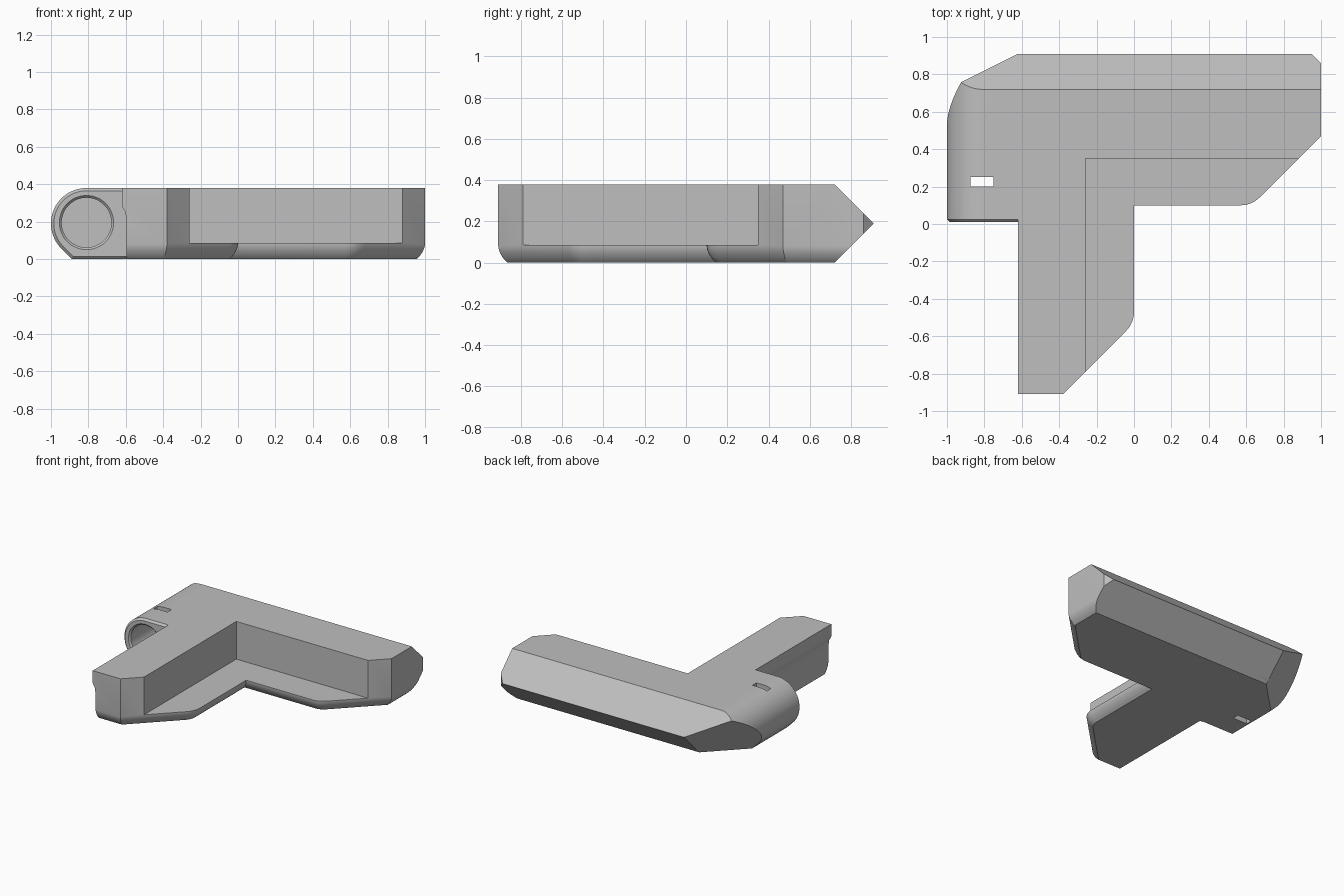
import bpy, bmesh, math
from mathutils import Vector

if "Cube" in bpy.data.objects:
    bpy.data.objects.remove(bpy.data.objects["Cube"], do_unlink=True)

H = 0.38          # overall height
R = H / 2         # barrel radius
CX = -0.81        # barrel axis

grey = bpy.data.materials.new("mid grey")
grey.use_nodes = True
grey.diffuse_color = (0.52, 0.52, 0.52, 1)
grey.node_tree.nodes["Principled BSDF"].inputs["Base Color"].default_value = grey.diffuse_color


def inset_outline(outline, dist):
    """Move the flagged edges of a counter-clockwise outline inward."""
    out = []
    for i, (x, y, flag) in enumerate(outline):
        px, py, pflag = outline[i - 1]
        nx, ny, _ = outline[(i + 1) % len(outline)]
        a = Vector((py - y, x - px)).normalized()
        b = Vector((y - ny, nx - x)).normalized()
        da, db = pflag * dist, flag * dist
        det = a.x * b.y - a.y * b.x
        if abs(det) < 1e-4:
            out.append((x + a.x * da, y + a.y * da))
        else:
            out.append((x + (da * b.y - db * a.y) / det, y + (a.x * db - b.x * da) / det))
    return out


def loft(name, outline, layers, axis="z", planes=()):
    """Stack inset copies of an outline along an axis, then trim by planes."""
    bm = bmesh.new()
    rings = []
    for h, dist in layers:
        pts = inset_outline(outline, dist)
        rings.append([bm.verts.new((a, b, h) if axis == "z" else (a, h, b)) for a, b in pts])
    n = len(outline)
    for low, high in zip(rings, rings[1:]):
        for i in range(n):
            j = (i + 1) % n
            bm.faces.new((low[i], low[j], high[j], high[i]))
    bm.faces.new(rings[0][::-1])
    bm.faces.new(rings[-1])
    for point, normal in planes:
        bmesh.ops.bisect_plane(bm, geom=bm.verts[:] + bm.edges[:] + bm.faces[:], dist=1e-5,
                               plane_co=point, plane_no=normal, clear_outer=True)
        bmesh.ops.holes_fill(bm, edges=[e for e in bm.edges if e.is_boundary], sides=0)
    bmesh.ops.recalc_face_normals(bm, faces=bm.faces[:])
    mesh = bpy.data.meshes.new(name)
    bm.to_mesh(mesh)
    bm.free()
    obj = bpy.data.objects.new(name, mesh)
    bpy.context.collection.objects.link(obj)
    return obj


def box(name, x0, x1, y0, y1, z0, z1):
    return loft(name, [(x0, y0, 0), (x1, y0, 0), (x1, y1, 0), (x0, y1, 0)], [(z0, 0), (z1, 0)])


def combine(target, tool, operation):
    tool.hide_render = True
    mod = target.modifiers.new(tool.name, "BOOLEAN")
    mod.operation, mod.solver, mod.object = operation, "EXACT", tool
    bpy.context.view_layer.objects.active = target
    bpy.ops.object.modifier_apply(modifier=mod.name)
    bpy.data.objects.remove(tool, do_unlink=True)


def soft_corner(start, corner, end, steps=6):
    """Points of a rounded corner between two tangent points."""
    s, c, e = Vector(start), Vector(corner), Vector(end)
    pts = []
    for i in range(steps + 1):
        t = i / steps
        p = s * (1 - t) ** 2 + c * 2 * t * (1 - t) + e * t * t
        pts.append((p.x, p.y, 1))
    return pts


# Sloping planes forming the pointed back edge and the undercut corner
back_planes = [((0, 0.72, H), (0, 1, 1)), ((0, 0.72, 0), (0, 1, -1))]
corner_plane = ((-0.62, 0.91, R), (-1, 1, -1))

# L-shaped body, rounded under along its inner and end edges
plan = [(-0.62, -0.91, 1), (-0.38, -0.91, 1)]
plan += soft_corner((-0.045, -0.575), (0, -0.53), (0, -0.47))
plan += [(0, 0.1, 1)]
plan += soft_corner((0.57, 0.1), (0.63, 0.1), (0.675, 0.145))
plan += [(1, 0.47, 1), (1, 0.86, 0), (0.86, 1, 0), (-0.62, 1, 0)]
body = loft("corner_bracket", plan,
            [(0, 0.045), (0.012, 0.032), (0.027, 0.02), (0.045, 0.01), (0.062, 0.003),
             (0.08, 0), (H, 0)], planes=back_planes)

# Shallow recess under the lip on the outer side of the arm
lip = [(-0.75, -0.1, 0), (-0.595, -0.1, 0), (-0.595, 0.2, 0), (-0.602, 0.25, 0),
       (-0.63, 0.3, 0), (-0.75, 0.3, 0)]
combine(body, loft("lip_cutter", lip, [(-1.2, 0), (0.02, 0)], "y"), "DIFFERENCE")

# Rod barrel with a flat sloped underside and a chamfered mouth
barrel_outline = []
for i in range(28):
    a = math.radians(90 + 135 * i / 27)
    barrel_outline.append((CX + R * math.cos(a), R + R * math.sin(a), 1))
barrel_outline += [(CX - R * math.tan(math.radians(22.5)), 0, 1), (-0.5, 0, 0), (-0.5, H, 1)]
barrel = loft("rod_barrel", barrel_outline, [(0.01, 0.015), (0.025, 0), (1, 0)], "y",
              back_planes + [corner_plane])
combine(body, barrel, "UNION")

# Inner pocket that leaves a thin floor
combine(body, box("pocket_cutter", -0.26, 1.5, -1.5, 0.35, 0.085, 0.6), "DIFFERENCE")

# Blind rod hole with a small countersink
circle = [(CX + 0.145 * math.cos(math.tau * i / 48), 0.195 + 0.145 * math.sin(math.tau * i / 48), 1)
          for i in range(48)]
combine(body, loft("hole_cutter", circle, [(-0.05, 0), (0.01, 0), (0.022, 0.012), (0.45, 0.012)], "y"),
        "DIFFERENCE")

# Tie slot through the barrel
combine(body, box("slot_cutter", -0.875, -0.75, 0.2, 0.25, -0.1, 0.6), "DIFFERENCE")

# Finish
body.data.materials.clear()
body.data.materials.append(grey)
for poly in body.data.polygons:
    poly.material_index = 0
bpy.ops.object.select_all(action="DESELECT")
body.select_set(True)
bpy.context.view_layer.objects.active = body
bpy.ops.object.shade_smooth_by_angle(angle=math.radians(25))
